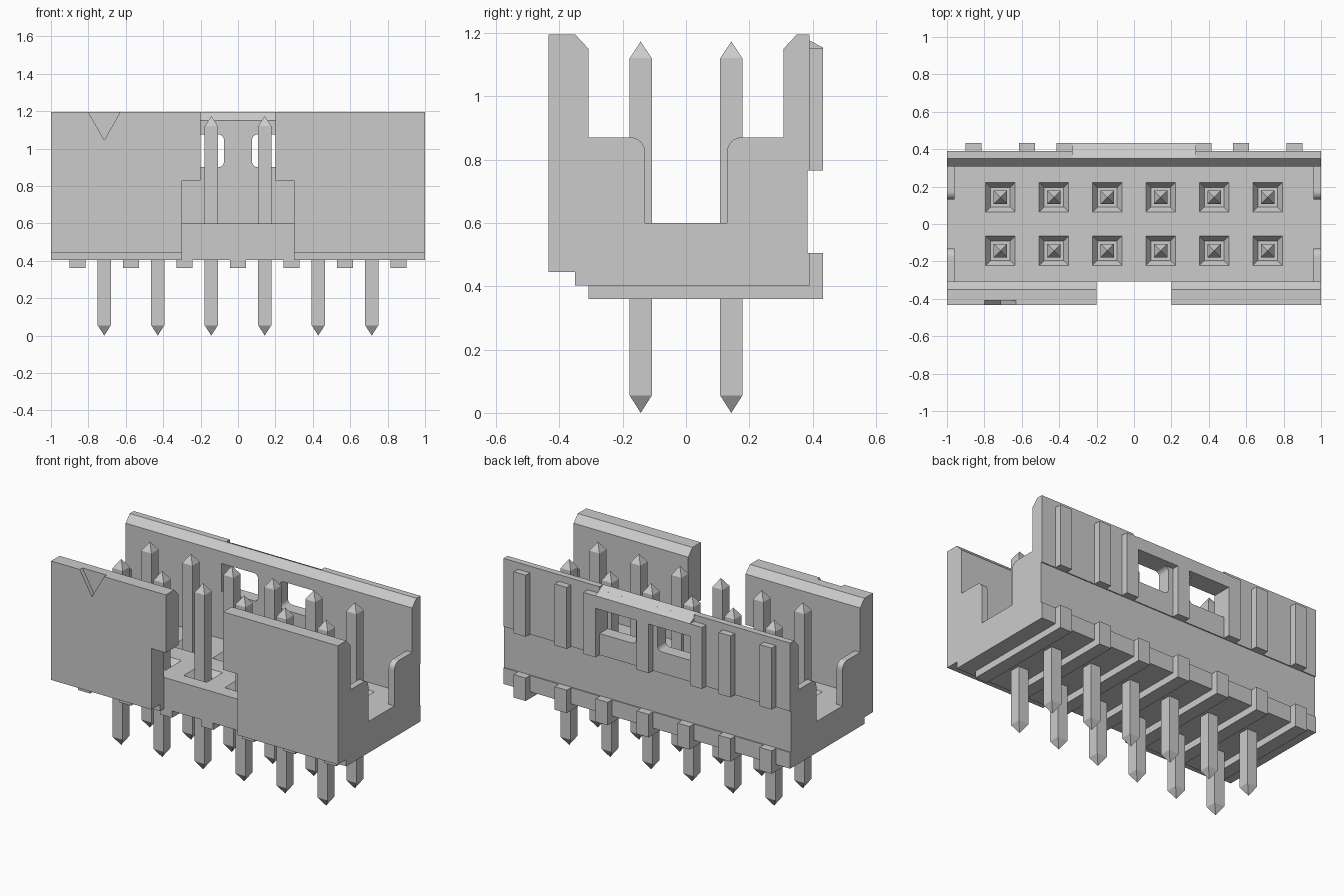
import bpy, bmesh, math
from mathutils import Vector

if "Cube" in bpy.data.objects:
    bpy.data.objects.remove(bpy.data.objects["Cube"], do_unlink=True)

# Single material
grey = bpy.data.materials.new("light_grey")
grey.use_nodes = True
COL = (0.6, 0.6, 0.6, 1)
grey.diffuse_color = COL
grey.node_tree.nodes["Principled BSDF"].inputs["Base Color"].default_value = COL


def prism(bm, pts, axis, a, b):
    """Extrude a closed profile along an axis: x uses (y, z), y uses (x, z)."""
    def place(p, t):
        return (t, p[0], p[1]) if axis == "x" else (p[0], t, p[1])
    lo = [bm.verts.new(place(p, a)) for p in pts]
    hi = [bm.verts.new(place(p, b)) for p in pts]
    n = len(pts)
    bm.faces.new(lo)
    bm.faces.new(hi[::-1])
    for i in range(n):
        bm.faces.new((lo[i], hi[i], hi[(i + 1) % n], lo[(i + 1) % n]))


def box(bm, x0, x1, y0, y1, z0, z1):
    prism(bm, [(y0, z0), (y1, z0), (y1, z1), (y0, z1)], "x", x0, x1)


def loft(bm, cx, cy, levels):
    """Stack of square rings (half width, z); zero width closes to a point."""
    prev = None
    for i, (h, z) in enumerate(levels):
        if h == 0:
            ring = [bm.verts.new((cx, cy, z))] * 4
        else:
            ring = [bm.verts.new((cx + sx * h, cy + sy * h, z))
                    for sx, sy in ((-1, -1), (1, -1), (1, 1), (-1, 1))]
            if i in (0, len(levels) - 1):
                bm.faces.new(ring)
        if prev:
            for k in range(4):
                quad = (prev[k], prev[(k + 1) % 4], ring[(k + 1) % 4], ring[k])
                bm.faces.new(list(dict.fromkeys(quad)))
        prev = ring


def arc(cx, cz, r, a0, a1, n=6):
    return [(cx + r * math.cos(math.radians(a0 + (a1 - a0) * i / n)),
             cz + r * math.sin(math.radians(a0 + (a1 - a0) * i / n))) for i in range(n + 1)]


def finish(bm, name):
    bmesh.ops.recalc_face_normals(bm, faces=bm.faces)
    me = bpy.data.meshes.new(name)
    bm.to_mesh(me)
    bm.free()
    me.materials.append(grey)
    ob = bpy.data.objects.new(name, me)
    bpy.context.collection.objects.link(ob)
    return ob


PITCH = 0.286
PIN_X = [(i - 2.5) * PITCH for i in range(6)]
PIN_Y = (-0.143, 0.143)

# Housing: U-shaped trough section
bm = bmesh.new()
prism(bm, [(-0.35, 0.403), (0.39, 0.403), (0.39, 0.505), (0.383, 0.505), (0.383, 0.765),
           (0.39, 0.765), (0.39, 1.195), (0.35, 1.195), (0.308, 1.15), (0.308, 0.6),
           (-0.308, 0.6), (-0.308, 1.15), (-0.35, 1.195), (-0.434, 1.195),
           (-0.434, 0.445), (-0.35, 0.445)], "x", -1, 1)
housing = finish(bm, "housing")

# Cutters for the housing
bm = bmesh.new()
# stepped key slot in the front wall
prism(bm, [(-0.3, 0.3), (0.3, 0.3), (0.3, 0.83), (0.2, 0.83), (0.2, 1.3),
           (-0.2, 1.3), (-0.2, 0.83), (-0.3, 0.83)], "y", -0.6, -0.308)
# first-pin mark
prism(bm, [(-0.715, 1.045), (-0.605, 1.24), (-0.825, 1.24)], "y", -0.6, -0.408)
# latch windows in the back wall, rounded on the inner side
for s in (-1, 1):
    pts = [(0.33, 0.9), (0.33, 1.075)] + arc(0.105, 1.045, 0.03, 90, 180) + arc(0.105, 0.93, 0.03, 180, 270)
    prism(bm, [(s * x, z) for x, z in pts], "y", 0.25, 0.5)
# slope on the middle of the back wall top
prism(bm, [(0.355, 1.195), (0.43, 1.155), (0.5, 1.155), (0.5, 1.3), (0.355, 1.3)], "x", -0.33, 0.33)
# lead-in pits around the pins
for x in PIN_X:
    for y in PIN_Y:
        loft(bm, x, y, [(0.052, 0.56), (0.08, 0.6), (0.08, 0.64)])
cutter = finish(bm, "housing_cutter")
cutter.hide_render = True

mod = housing.modifiers.new("cuts", "BOOLEAN")
mod.operation = "DIFFERENCE"
mod.solver = "EXACT"
mod.object = cutter
bpy.context.view_layer.objects.active = housing
bpy.ops.object.modifier_apply(modifier=mod.name)
bpy.data.objects.remove(cutter, do_unlink=True)

# Low end walls with a rounded inner corner
bm = bmesh.new()
for sx in (-1, 1):
    for sy in (-1, 1):
        pts = [(0.32, 0.59), (0.32, 0.87)] + arc(0.175, 0.825, 0.045, 90, 180) + [(0.13, 0.59)]
        prism(bm, [(sy * y, z) for y, z in pts], "x", sx * 0.96, sx * 1.0)
finish(bm, "end_walls")

# Back wall ribs
bm = bmesh.new()
for x in (0.858, 0.572, 0.372):
    for s in (-1, 1):
        box(bm, s * x - 0.042, s * x + 0.042, 0.38, 0.432, 0.765, 1.153)
box(bm, -0.042, 0.042, 0.38, 0.432, 0.765, 1.1)
finish(bm, "back_ribs")

# Sloped latch bar over the windows
bm = bmesh.new()
prism(bm, [(0.383, 1.075), (0.432, 1.075), (0.432, 1.154), (0.383, 1.18)], "x", -0.33, 0.33)
finish(bm, "latch_bar")

# Standoff feet: strips under the floor that turn up the back
bm = bmesh.new()
for i in range(7):
    x = (i - 3) * PITCH
    prism(bm, [(-0.308, 0.36), (0.432, 0.36), (0.432, 0.505), (0.38, 0.505),
               (0.38, 0.41), (-0.308, 0.41)], "x", x - 0.042, x + 0.042)
finish(bm, "standoff_feet")

# Contact pins
bm = bmesh.new()
for x in PIN_X:
    for y in PIN_Y:
        loft(bm, x, y, [(0, 0), (0.035, 0.055), (0.035, 1.12), (0, 1.173)])
finish(bm, "contact_pins")
